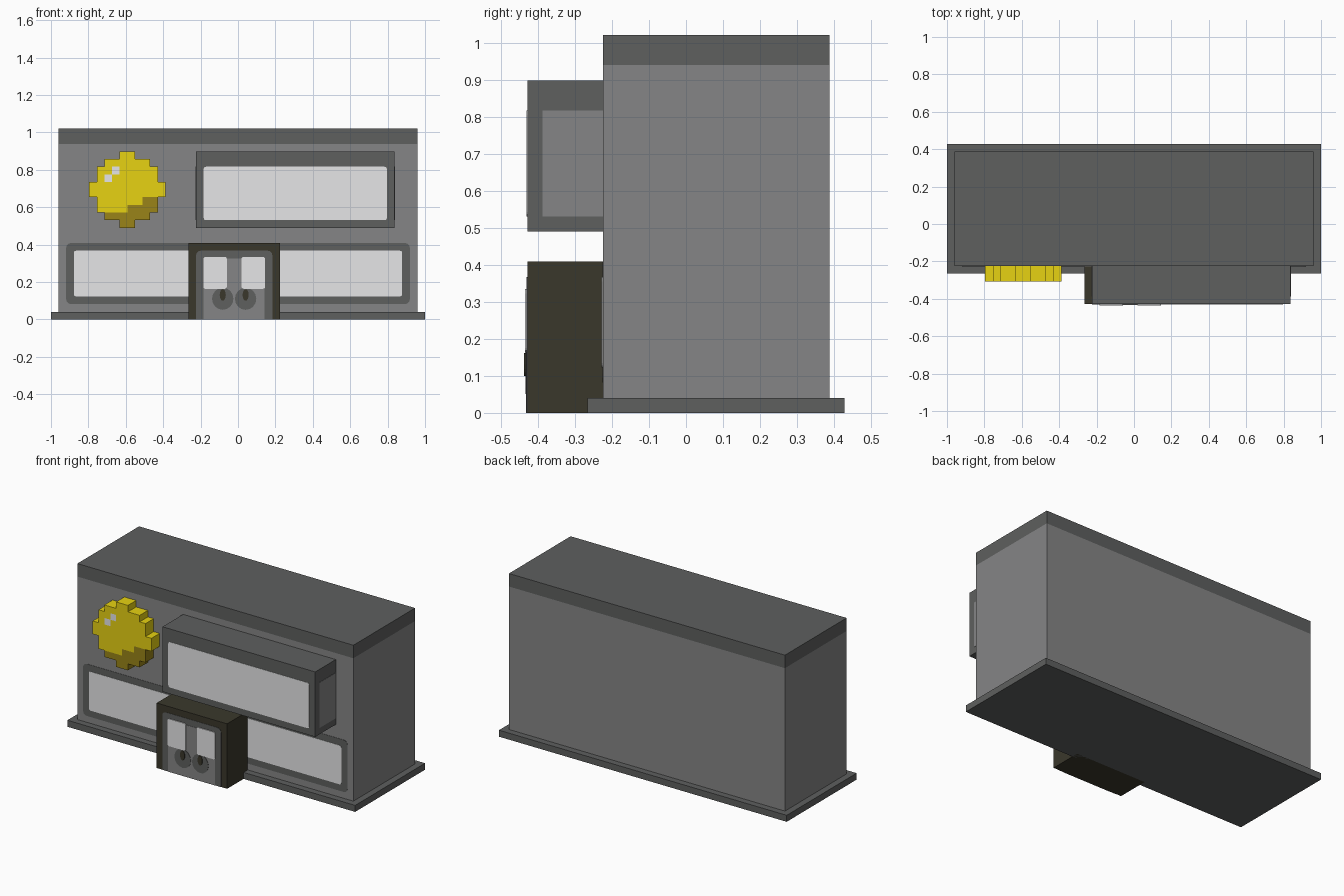
import bpy, bmesh, math

if "Cube" in bpy.data.objects:
    bpy.data.objects.remove(bpy.data.objects["Cube"])

U = 2 / 49                      # one block unit: the base is 49 blocks wide


def P(x, y, z):
    """Block coordinates to world position."""
    return ((x - 24.5) * U, (y - 10.5) * U, z * U)


def material(name, r, g, b):
    m = bpy.data.materials.new(name)
    m.diffuse_color = (r, g, b, 1)
    m.use_nodes = True
    m.node_tree.nodes["Principled BSDF"].inputs["Base Color"].default_value = m.diffuse_color
    return m


WALL = material("wall grey", .235, .235, .237)
TRIM = material("trim dark grey", .112, .115, .114)
GLASS = material("pale glass", .87, .875, .88)
YELLOW = material("yellow", .93, .75, .007)
OCHRE = material("dark yellow", .32, .23, .009)
BROWN = material("dark brown", .042, .039, .024)


def finish(name, bm, *mats):
    mesh = bpy.data.meshes.new(name)
    bm.to_mesh(mesh)
    bm.free()
    for m in mats:
        mesh.materials.append(m)
    ob = bpy.data.objects.new(name, mesh)
    bpy.context.collection.objects.link(ob)
    return ob


def prism(name, outline, y0, y1, mat):
    """Extrude an x-z outline (block units) from y0 back to y1."""
    bm = bmesh.new()
    face = bm.faces.new([bm.verts.new(P(x, y0, z)) for x, z in outline])
    new = bmesh.ops.extrude_face_region(bm, geom=[face])["geom"]
    verts = [v for v in new if isinstance(v, bmesh.types.BMVert)]
    bmesh.ops.translate(bm, verts=verts, vec=(0, (y1 - y0) * U, 0))
    bmesh.ops.recalc_face_normals(bm, faces=bm.faces)
    return finish(name, bm, mat)


def box(name, x0, x1, y0, y1, z0, z1, mat):
    return prism(name, [(x0, z0), (x1, z0), (x1, z1), (x0, z1)], y0, y1, mat)


def plate(name, x0, x1, z0, z1, y, layer, mat, r=0.3, r_low=None):
    """Thin rounded plate in front of plane y, stacked by layer."""
    r_low = r if r_low is None else r_low
    pts = []
    for cx, cz, rad, start in ((x0, z0, r_low, 180), (x1, z0, r_low, 270),
                               (x1, z1, r, 0), (x0, z1, r, 90)):
        sx, sz = (1 if cx == x0 else -1), (1 if cz == z0 else -1)
        for a in ((0, 30, 60, 90) if rad else (0,)):
            t = math.radians(start + a)
            pts.append((cx + sx * rad + rad * math.cos(t),
                        cz + sz * rad + rad * math.sin(t)))
    return prism(name, pts, y - 0.04 * layer, y, mat)


def oval(name, cx, cz, rx, rz, y, layer, mat):
    pts = [(cx + rx * math.cos(i * math.tau / 16), cz + rz * math.sin(i * math.tau / 16))
           for i in range(16)]
    return prism(name, pts, y - 0.04 * layer, y, mat)


# Main building
box("base_slab", 0, 49, 4, 21, 0, 1, TRIM)
box("main_walls", 1, 48, 5, 20, 1, 23, WALL)
box("roof_band", 1, 48, 5, 20, 23, 25, TRIM)

# Long ground floor window
plate("lower_window_frame", 2, 47, 2, 10, 5, 1, TRIM, 0.6)
plate("lower_window_glass", 3, 46, 3, 9, 5, 2, GLASS)

# Projecting upper window with panels on both sides
box("upper_window_box", 19, 45, 0, 5, 12, 22, TRIM)
plate("upper_window_glass", 20, 44, 13, 20, 0, 1, GLASS)
for side, x in (("left", 19), ("right", 45)):
    box("upper_window_panel_" + side, x - .05, x + .05, 1, 5, 13, 20, WALL)

# Entrance porch with double door
box("porch", 18, 30, 0, 5, 0, 10, BROWN)
plate("door_frame", 19, 29, 0, 9, 0, 1, TRIM, 0.6, 0)
plate("door_leaves", 20, 28, 0, 8, 0, 2, WALL, 0.3, 0)
for side, gx, hx in (("left", 20, 22.5), ("right", 25, 25.5)):
    oval("handle_plate_" + side, hx, 2.7, 1.4, 1.45, 0, 3, TRIM)
    plate("door_glass_" + side, gx - .05, gx + 3.05, 4, 8.2, 0, 4, GLASS)
    oval("handle_" + side, hx, 3.2, .4, .75, 0, 5, BROWN)

# Round stepped sign: cells per row, shaded at the lower right, two highlights
half_width = [1, 3, 4, 4, 5, 5, 4, 4, 3, 1]
shade_from = {0: 0, 1: 0, 2: 10, 3: 12}
bm = bmesh.new()
for row, w in enumerate(half_width):
    for i in range(10 - w, 10 + w):
        k = 12 + row
        f = bm.faces.new([bm.verts.new(P(x, 3, z)) for x, z in
                          ((i, k), (i + 1, k), (i + 1, k + 1), (i, k + 1))])
        if (i, k) in ((7, 18), (8, 19)):
            f.material_index = 2
        elif i >= shade_from.get(row, 99):
            f.material_index = 1
bmesh.ops.remove_doubles(bm, verts=bm.verts, dist=1e-4)
sign = finish("round_sign", bm, YELLOW, OCHRE, GLASS)
thick = sign.modifiers.new("thickness", "SOLIDIFY")
thick.thickness = 2 * U
thick.offset = -1
